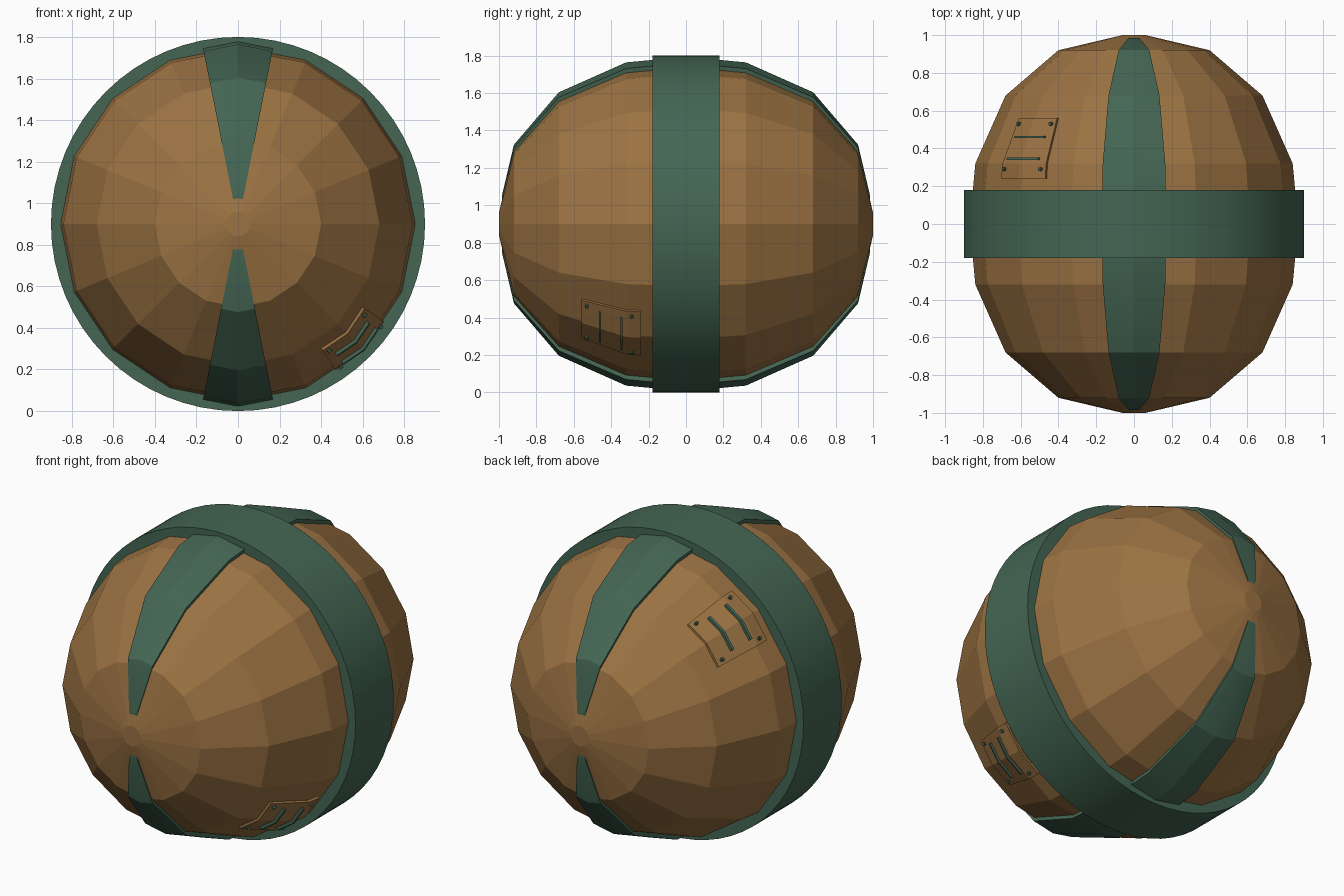
import bpy, bmesh, math
from mathutils import Vector

cube = bpy.data.objects.get("Cube")
if cube:
    bpy.data.objects.remove(cube)

CENTRE = 0.9
SIDES = 16
STEP = math.tau / SIDES
HALF = STEP / 2
PROFILE = [(0, 0.87), (0.32, 0.84), (0.68, 0.68), (0.92, 0.40), (1.0, 0.06)]


def material(name, colour):
    m = bpy.data.materials.new(name)
    m.use_nodes = True
    m.diffuse_color = (*colour, 1)
    m.node_tree.nodes["Principled BSDF"].inputs["Base Color"].default_value = (*colour, 1)
    return m


BROWN = material("brown", (0.332, 0.171, 0.056))
GREEN = material("dark green", (0.058, 0.133, 0.087))


def finish(name, bm, mat, smooth=None):
    bmesh.ops.recalc_face_normals(bm, faces=bm.faces)
    mesh = bpy.data.meshes.new(name)
    bm.to_mesh(mesh)
    bm.free()
    mesh.materials.append(mat)
    obj = bpy.data.objects.new(name, mesh)
    bpy.context.collection.objects.link(obj)
    if smooth:
        bpy.ops.object.select_all(action="DESELECT")
        obj.select_set(True)
        bpy.context.view_layer.objects.active = obj
        bpy.ops.object.shade_smooth_by_angle(angle=math.radians(smooth))
    return obj


def polar(y, r, a):
    return Vector((r * math.cos(a), y, CENTRE + r * math.sin(a)))


def shell_radius(y, a):
    """Distance from the long axis to the faceted shell."""
    y = abs(y)
    for (y0, r0), (y1, r1) in zip(PROFILE, PROFILE[1:]):
        if y <= y1:
            r = r0 + (r1 - r0) * (y - y0) / (y1 - y0)
            break
    return r * math.cos(HALF) / math.cos(a % STEP - HALF)


def lathe(bm, points, sides, closed):
    rings = [[bm.verts.new(polar(y, r, math.tau * i / sides)) for i in range(sides)]
             for y, r in points]
    pairs = list(zip(rings, rings[1:]))
    if closed:
        pairs.append((rings[-1], rings[0]))
    else:
        bm.faces.new(rings[0])
        bm.faces.new(rings[-1])
    for a, b in pairs:
        for i in range(sides):
            j = (i + 1) % sides
            bm.faces.new((a[i], a[j], b[j], b[i]))


def wrap(name, mat, angle, half, ys, low, high, smooth=None):
    """Solid patch that follows the shell, bent along its middle."""
    bm = bmesh.new()
    loops = []
    for y in ys:
        row = [(d, high) for d in (-half, 0, half)] + [(d, low) for d in (half, 0, -half)]
        loops.append([bm.verts.new(polar(y, shell_radius(y, angle + d) + h, angle + d))
                      for d, h in row])
    for a, b in zip(loops, loops[1:]):
        for i in range(6):
            j = (i + 1) % 6
            bm.faces.new((a[i], a[j], b[j], b[i]))
    for v in (loops[0], loops[-1]):
        bm.faces.new((v[0], v[1], v[4], v[5]))
        bm.faces.new((v[1], v[2], v[3], v[4]))
    return finish(name, bm, mat, smooth)


# Faceted shell, lying along y
bm = bmesh.new()
lathe(bm, [(-y, r) for y, r in reversed(PROFILE[1:])] + PROFILE, SIDES, False)
finish("shell", bm, BROWN)

# Round belt about the middle
bm = bmesh.new()
lathe(bm, [(-0.18, 0.82), (-0.18, 0.9), (0.18, 0.9), (0.18, 0.82)], 64, True)
finish("belt", bm, GREEN, 30)

# Tapered straps over the top and bottom
strap_ys = [0.985] + [y for y, r in PROFILE[3:0:-1]]
strap_ys = strap_ys + [0] + [-y for y in reversed(strap_ys)]
for name, angle in (("top_strap", math.pi / 2), ("bottom_strap", -math.pi / 2)):
    wrap(name, GREEN, angle, HALF, strap_ys, -0.01, 0.024, 20)

# Two bolted panels on opposite corners
for label, angle, side in (("lower", -math.pi / 4, -1), ("upper", 3 * math.pi / 4, 1)):
    wrap(label + "_panel", BROWN, angle, HALF,
         [side * y for y in (0.24, 0.32, 0.56)], -0.01, 0.014)
    for n, y in enumerate((0.345, 0.46)):
        wrap(f"{label}_slat_{n + 1}", GREEN, angle, math.radians(8),
             [side * (y - 0.006), side * (y + 0.006)], 0, 0.03)
    bm = bmesh.new()
    for y in (0.29, 0.53):
        for d in (-1, 1):
            a = angle + d * math.radians(9.2)
            pos = polar(side * y, shell_radius(y, a) + 0.014, a)
            out = Vector((math.cos(a), 0, math.sin(a)))
            turn = out.to_track_quat("Z", "Y").to_matrix().to_4x4()
            turn.translation = pos
            bmesh.ops.create_cone(bm, cap_ends=True, segments=8, radius1=0.01,
                                  radius2=0.01, depth=0.03, matrix=turn)
    finish(label + "_bolts", bm, GREEN)
